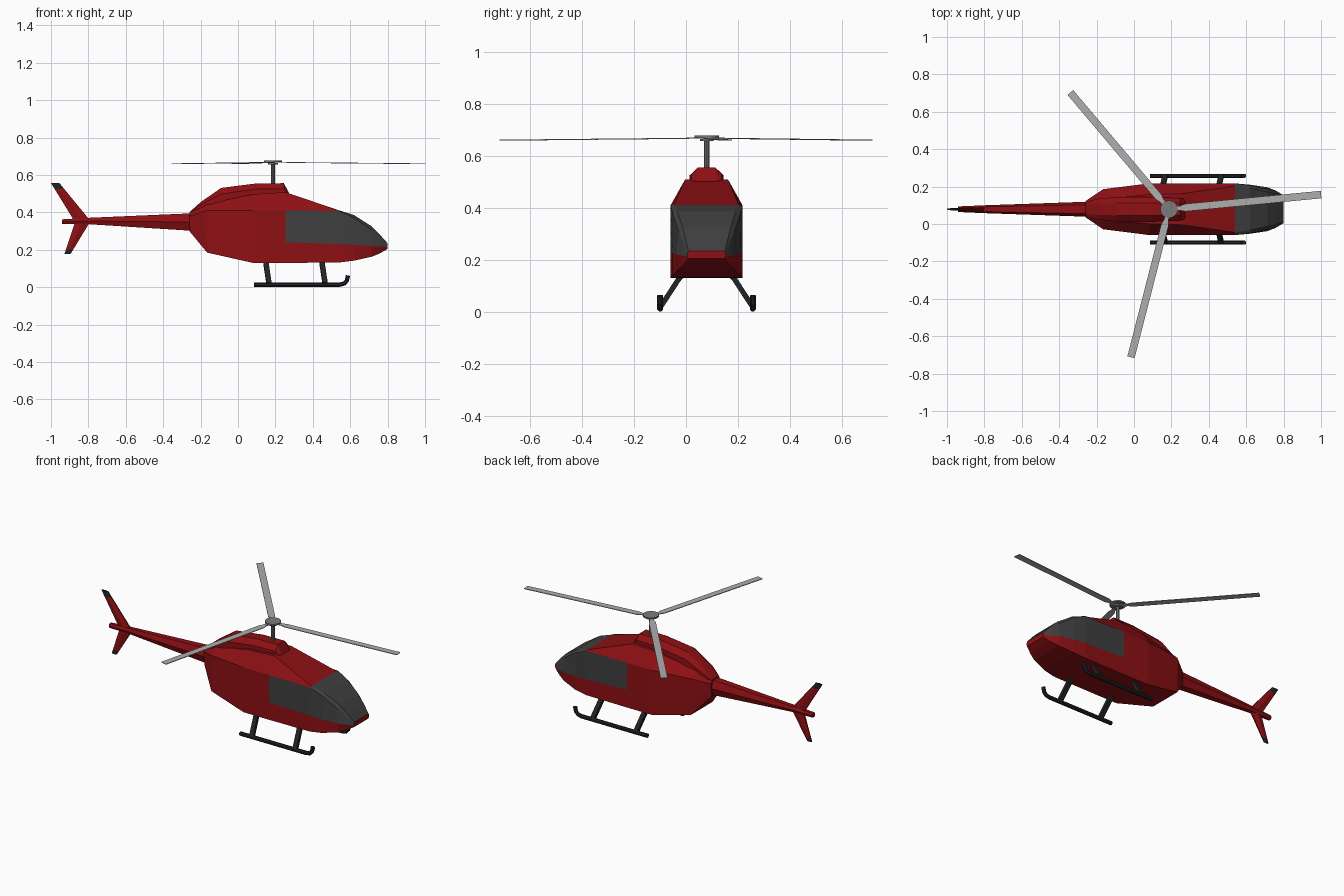
import bpy, bmesh
from math import radians, cos, sin, pi
from mathutils import Vector, Matrix

if "Cube" in bpy.data.objects:
    bpy.data.objects.remove(bpy.data.objects["Cube"])

CY = 0.079          # centre plane of the helicopter
HUB_X = 0.187


def material(name, color):
    m = bpy.data.materials.new(name)
    m.diffuse_color = (*color, 1)
    m.use_nodes = True
    m.node_tree.nodes["Principled BSDF"].inputs["Base Color"].default_value = m.diffuse_color
    return m


RED = material("red_paint", (0.27, 0.005, 0.007))
GLASS = material("dark_glass", (0.05, 0.05, 0.052))
BLACK = material("black", (0.016, 0.016, 0.017))
GREY = material("hub_grey", (0.2, 0.2, 0.2))
SILVER = material("blade_grey", (0.42, 0.42, 0.42))


def loft(name, rings, mats, pick=lambda i, j: 0):
    """Skin a list of equal rings; pick(ring, side) chooses the material slot."""
    bm = bmesh.new()
    vs = [[bm.verts.new(p) for p in r] for r in rings]
    n = len(rings[0])
    for i in range(len(rings) - 1):
        for j in range(n):
            k = (j + 1) % n
            f = bm.faces.new((vs[i][j], vs[i][k], vs[i + 1][k], vs[i + 1][j]))
            f.material_index = pick(i, j)
    bm.faces.new(vs[0][::-1]).material_index = pick(0, 0)
    bm.faces.new(vs[-1]).material_index = pick(len(rings) - 2, 0)
    bmesh.ops.recalc_face_normals(bm, faces=bm.faces)
    me = bpy.data.meshes.new(name)
    bm.to_mesh(me)
    bm.free()
    for m in mats:
        me.materials.append(m)
    ob = bpy.data.objects.new(name, me)
    bpy.context.collection.objects.link(ob)
    return ob


def mirrored(x, half):
    """Closed cross-section at x from (half width, z) points, bottom to top."""
    return [(x, CY + y, z) for y, z in half] + [(x, CY - y, z) for y, z in reversed(half)]


def tube(name, path, r, mat, n=8):
    pts = [Vector(p) for p in path]
    rings = []
    for i, p in enumerate(pts):
        t = (pts[min(i + 1, len(pts) - 1)] - pts[max(i - 1, 0)]).normalized()
        a = Vector((0, 1, 0))
        b = t.cross(a).normalized()
        rings.append([p + r * (cos(2 * pi * (k + .5) / n) * a + sin(2 * pi * (k + .5) / n) * b)
                      for k in range(n)])
    return loft(name, rings, [mat])


def disc(name, r, z0, z1, mat, n=16):
    ring = [(cos(2 * pi * k / n) * r + HUB_X, sin(2 * pi * k / n) * r + CY) for k in range(n)]
    return loft(name, [[(x, y, z) for x, y in ring] for z in (z0, z1)], [mat])


# Fuselage: bottom edge, window sill, shoulder, roof edge
stations = [
    (-0.26, [(.04, .30), (.043, .33), (.043, .38), (.035, .40)]),
    (-0.165, [(.107, .185), (.107, .28), (.107, .41), (.055, .445)]),
    (0.08, [(.138, .13), (.138, .245), (.138, .41), (.078, .497)]),
    (0.255, [(.138, .13), (.138, .24), (.138, .41), (.083, .508)]),
    (0.54, [(.138, .132), (.138, .231), (.138, .408), (.124, .411)]),
    (0.62, [(.131, .142), (.131, .227), (.128, .372), (.112, .386)]),
    (0.714, [(.108, .163), (.117, .221), (.106, .306), (.092, .326)]),
    (0.757, [(.09, .18), (.10, .218), (.09, .266), (.082, .283)]),
    (0.80, [(.07, .205), (.074, .215), (.073, .226), (.07, .235)]),
]
loft("fuselage", [mirrored(x, h) for x, h in stations], [RED, GLASS],
     lambda i, j: int((j in (1, 5) and i >= 3) or (j in (2, 3, 4) and i >= 4)))

# Engine cowling on the roof
cowl = [
    (-0.26, .036, .39, .025, .401), (-0.2, .055, .42, .03, .455),
    (-0.09, .065, .45, .033, .531), (0.1, .065, .48, .033, .555),
    (0.245, .06, .48, .033, .556), (0.272, .055, .48, .04, .506),
]
loft("engine_cowling", [mirrored(x, [(w, z), (w, z + .6 * (t - z)), (v, t)])
                        for x, w, z, v, t in cowl], [RED])

# Tail boom
boom = [(-0.25, .04, .302, .395), (-0.80, .021, .337, .371), (-0.94, .015, .337, .363)]
loft("tail_boom", [mirrored(x, [(w * .6, a), (w, (a + b) / 2), (w * .6, b)])
                   for x, w, a, b in boom], [RED])


# Tail fins with black tips
def fin(name, root, tip, black_at):
    rings = []
    for t in (0, black_at, 1):
        x0, x1, z = (a + (b - a) * t for a, b in zip(root, tip))
        w = .013 - .007 * t
        m = (x0 + x1) / 2
        rings.append([(x0, CY - w * .4, z), (m, CY - w, z), (x1, CY - w * .4, z),
                      (x1, CY + w * .4, z), (m, CY + w, z), (x0, CY + w * .4, z)])
    loft(name, rings, [RED, BLACK], lambda i, j: i)


fin("upper_fin", (-.88, -.795, .362), (-1.0, -.955, .557), .83)
fin("lower_fin", (-.873, -.795, .343), (-.928, -.895, .178), .85)

# Rotor mast and hub
disc("rotor_mast", .011, .50, .672, GREY, 10)
disc("rotor_hub_cap", .047, .669, .678, GREY)
disc("rotor_hub_base", .026, .656, .664, GREY)

# Three drooping blades with narrow roots
blade = [(.015, .012, .668), (.06, .012, .668), (.085, .02, .667), (.817, .02, .660)]
for n, ang in enumerate((5.5, 130.2, 255.6)):
    rot = Matrix.Translation((HUB_X, CY, 0)) @ Matrix.Rotation(radians(ang), 4, 'Z')
    rings = [[rot @ Vector(p) for p in ((r, -w, z - .002), (r, w, z - .002),
                                        (r, w, z + .002), (r, -w, z + .002))]
             for r, w, z in blade]
    loft(f"rotor_blade_{n + 1}", rings, [SILVER])

# Landing skids and struts
for s, side in ((-1, "near"), (1, "far")):
    y = CY + s * .178
    tube(f"{side}_skid", [(.085, y, .014), (.545, y, .014), (.568, y, .02),
                          (.582, y, .035), (.588, y, .063)], .0125, BLACK)
    for x, end in ((.15, "rear"), (.45, "front")):
        path = [(x - .001, CY + s * .085, .15), (x, CY + s * .108, .125), (x + .016, y, .018)]
        loft(f"{side}_{end}_strut",
             [[(px + a * .014, py + b * .008, pz + s * b * .006)
               for a, b in ((-1, -1), (1, -1), (1, 1), (-1, 1))] for px, py, pz in path],
             [BLACK])
